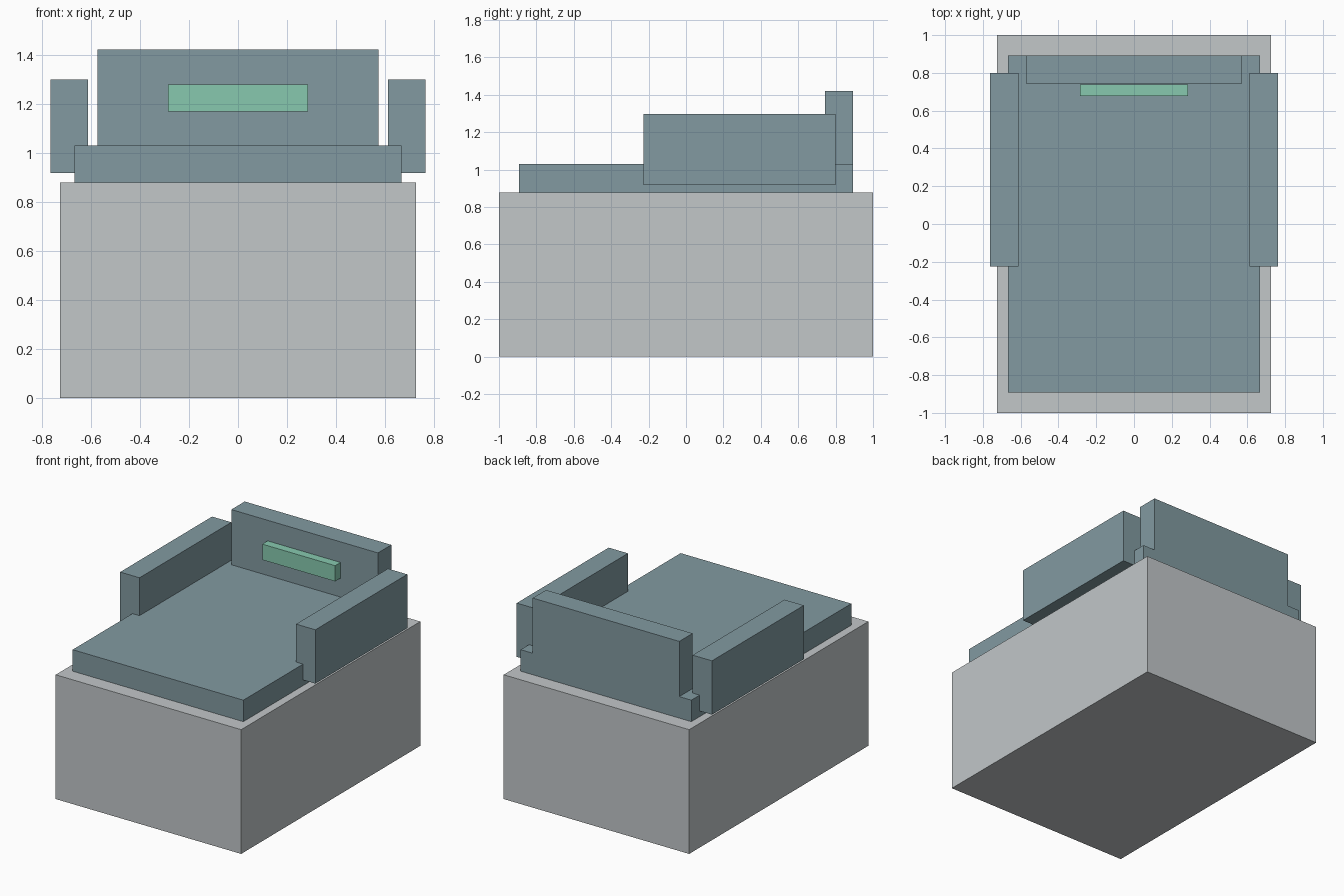
import bpy

cube = bpy.data.objects.get("Cube")
if cube:
    bpy.data.objects.remove(cube, do_unlink=True)


def material(name, rgb):
    """Flat material from 0-255 display colour, stored as linear."""
    colour = [((c / 255 + 0.055) / 1.055) ** 2.4 for c in rgb] + [1.0]
    mat = bpy.data.materials.new(name)
    mat.use_nodes = True
    mat.diffuse_color = colour
    mat.node_tree.nodes["Principled BSDF"].inputs["Base Color"].default_value = colour
    return mat


def box(name, x, y, z, mat):
    """Flat-faced box from its (low, high) extents on each axis."""
    spans = (x, y, z)
    bpy.ops.mesh.primitive_cube_add(size=1, location=[(a + b) / 2 for a, b in spans])
    obj = bpy.context.object
    obj.name = name
    obj.scale = [b - a for a, b in spans]
    bpy.ops.object.transform_apply(location=False, rotation=False, scale=True)
    obj.data.materials.append(mat)
    return obj


grey = material("light_grey", (194, 199, 201))
blue = material("slate_blue", (130, 154, 161))
green = material("mint_green", (135, 201, 175))

BASE_TOP, SEAT_TOP, REAR = 0.878, 1.03, 0.893

# Plinth and seat slab
box("base", (-0.725, 0.725), (-1, 1), (0, BASE_TOP), grey)
box("seat", (-0.667, 0.667), (-REAR, REAR), (BASE_TOP, SEAT_TOP), blue)

# Backrest with a small bar just in front of it
box("backrest", (-0.573, 0.573), (0.744, REAR), (SEAT_TOP, 1.42), blue)
box("backrest_bar", (-0.285, 0.285), (0.678, 0.738), (1.167, 1.278), green)

# Armrests, overhanging the sides of the seat
for side, sign in (("left", 1), ("right", -1)):
    x = sorted((sign * 0.612, sign * 0.763))
    box(f"{side}_armrest", x, (-0.226, 0.8), (0.918, 1.298), blue)
